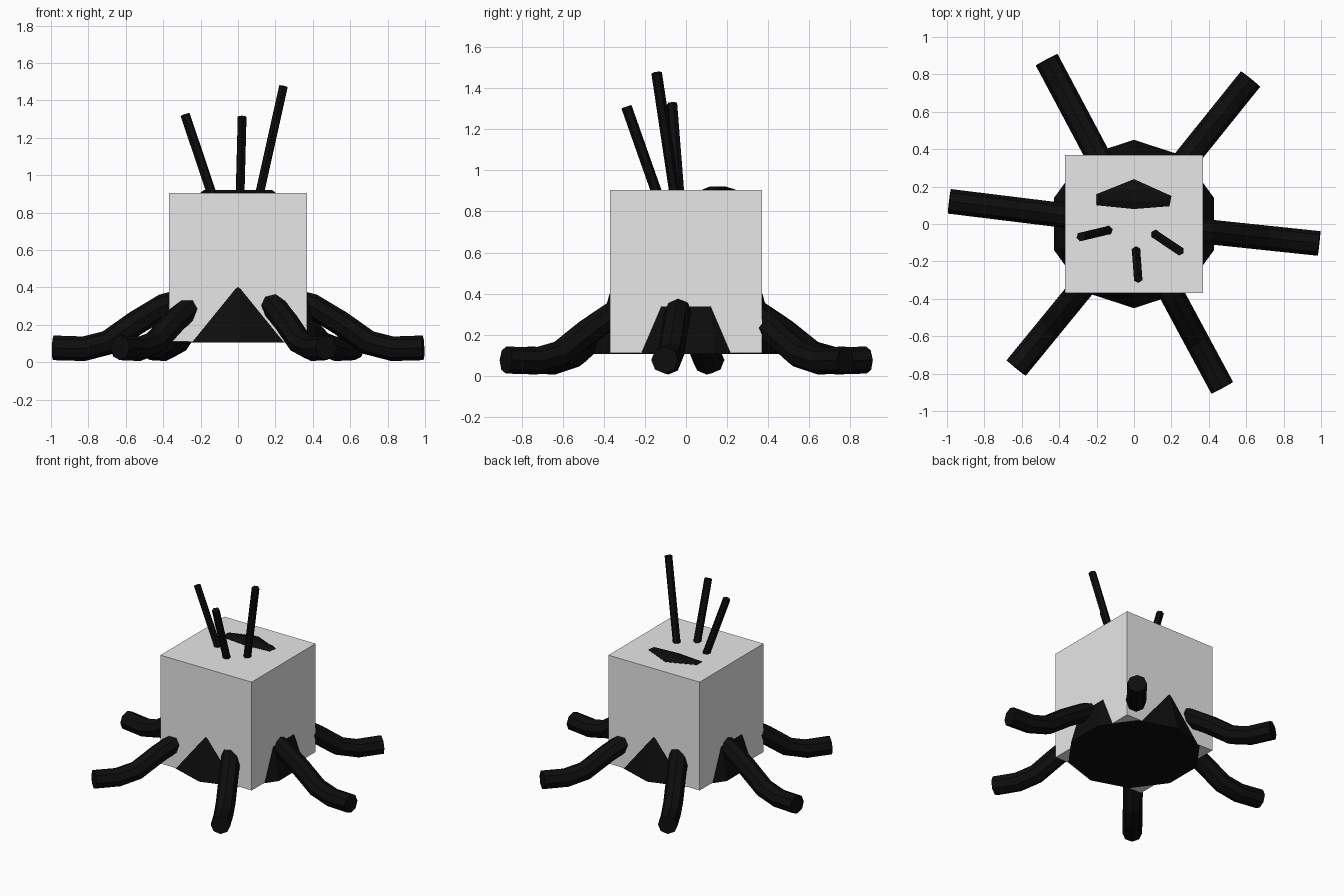
import bpy, bmesh, math
from mathutils import Vector

if "Cube" in bpy.data.objects:
    bpy.data.objects.remove(bpy.data.objects["Cube"])


def material(name, v):
    m = bpy.data.materials.new(name)
    m.diffuse_color = (v, v, v, 1)
    m.use_nodes = True
    m.node_tree.nodes["Principled BSDF"].inputs["Base Color"].default_value = m.diffuse_color
    return m


GREY = material("light_grey", 0.8)
BLACK = material("charred_black", 0.004)


def finish(name, bm, mat):
    bmesh.ops.recalc_face_normals(bm, faces=bm.faces)
    me = bpy.data.meshes.new(name)
    bm.to_mesh(me)
    bm.free()
    me.materials.append(mat)
    ob = bpy.data.objects.new(name, me)
    bpy.context.collection.objects.link(ob)
    return ob


def skin(name, rings, mat):
    """Join rings of points into a closed, capped tube."""
    bm = bmesh.new()
    loops = [[bm.verts.new(p) for p in ring] for ring in rings]
    n = len(loops[0])
    for a, b in zip(loops, loops[1:]):
        for i in range(n):
            j = (i + 1) % n
            bm.faces.new((a[i], a[j], b[j], b[i]))
    bm.faces.new(loops[0])
    bm.faces.new(loops[-1])
    return finish(name, bm, mat)


def tube(name, path, radius, sides, mat):
    """Sweep a regular polygon along a path of points."""
    path = [Vector(p) for p in path]
    rings = []
    for i, p in enumerate(path):
        t = (path[min(i + 1, len(path) - 1)] - path[max(i - 1, 0)]).normalized()
        side = t.cross(Vector((0, 0, 1))).normalized()
        up = side.cross(t)
        rings.append([p + radius * (math.cos(a) * up + math.sin(a) * side)
                      for a in (2 * math.pi * k / sides for k in range(sides))])
    return skin(name, rings, mat)


# Box around the stump
bm = bmesh.new()
bmesh.ops.create_cube(bm, size=1)
bmesh.ops.scale(bm, vec=(0.74, 0.74, 0.795), verts=bm.verts)
bmesh.ops.translate(bm, vec=(0, 0, 0.5075), verts=bm.verts)
finish("box", bm, GREY)

# Ten-sided flared stump
rings = []
for z, r in ((0.106, 0.45), (0.39, 0.375), (0.62, 0.29), (0.88, 0.25)):
    rings.append([(r * math.cos(a), r * math.sin(a), z)
                  for a in (math.radians(90 + 36 * k) for k in range(10))])
skin("stump", rings, BLACK)

# Broken rim of the stump showing through the lid
outline = [(-0.2, 0.10), (0, 0.08), (0.19, 0.095), (0.2, 0.15), (0, 0.24), (-0.2, 0.16)]
skin("stump_rim", [[(x, y, 0.87) for x, y in outline],
                   [(x, y, 0.907) for x, y in outline],
                   [(x * 0.9, 0.15 + (y - 0.15) * 0.45, 0.922) for x, y in outline]], BLACK)

# Six spreading roots, as distance from the centre and height
profile = [(0.20, 0.35), (0.40, 0.30), (0.55, 0.21), (0.70, 0.105), (0.83, 0.072), (0.995, 0.077)]
for k, angle in enumerate((-6, 51.2, 118, 173, 230.7, 298.3)):
    c, s = math.cos(math.radians(angle)), math.sin(math.radians(angle))
    tube(f"root_{k + 1}", [(r * c, r * s, z) for r, z in profile], 0.066, 8, BLACK)

# Three straight twigs
for k, (a, b) in enumerate((((-0.08, -0.02, 0.72), (-0.283, -0.068, 1.325)),
                            ((0.006, -0.075, 0.70), (0.022, -0.29, 1.31)),
                            ((0.075, -0.03, 0.72), (0.243, -0.143, 1.475)))):
    tube(f"twig_{k + 1}", [a, b], 0.026, 6, BLACK)
